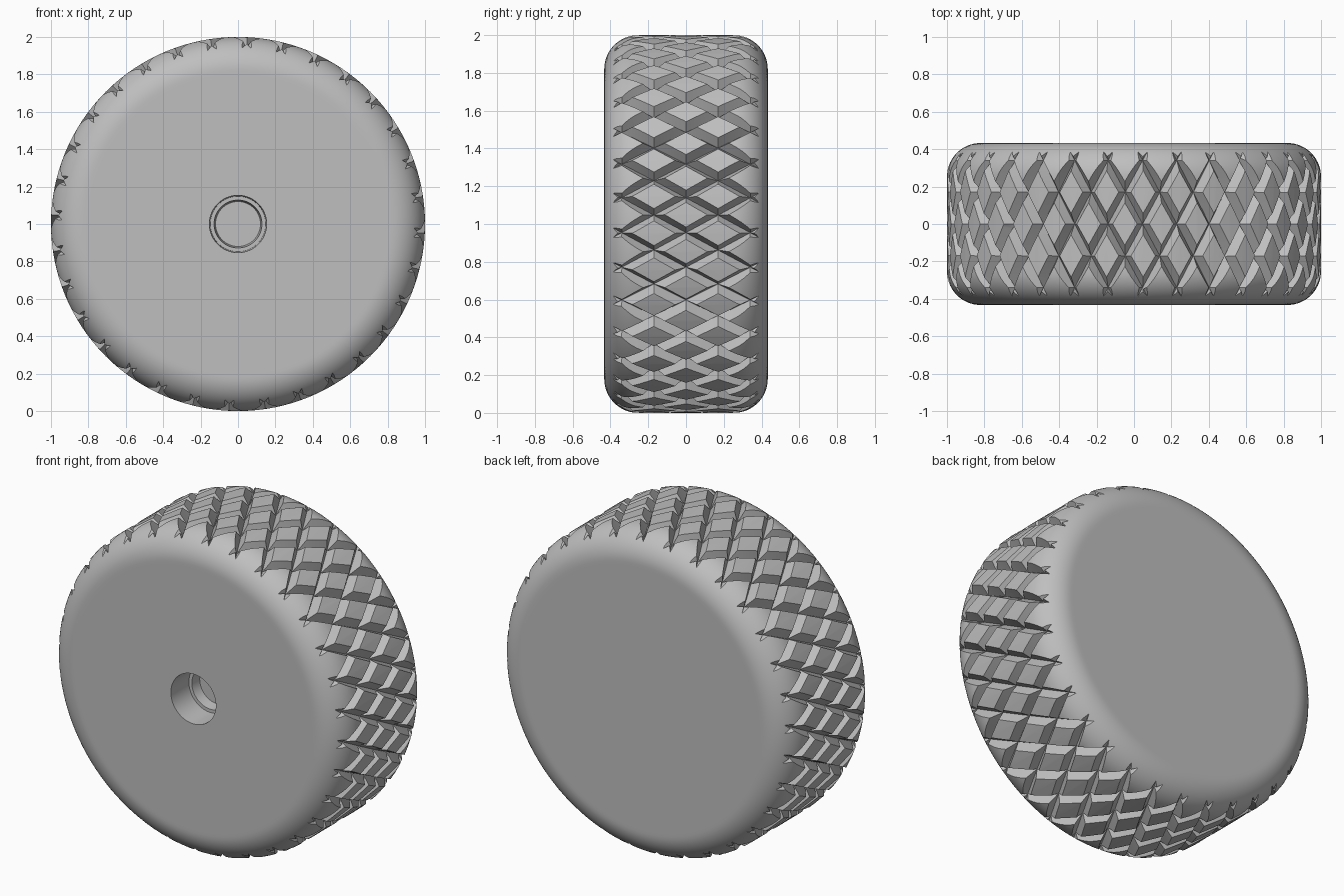
import bpy, bmesh
from math import sin, cos, pi, radians, tan
from mathutils import Vector, Matrix

if "Cube" in bpy.data.objects:
    bpy.data.objects.remove(bpy.data.objects["Cube"])

HALF = 0.433      # half width of the wheel
FILLET = 0.18     # rounded shoulder radius
STARTS = 32       # grooves in each direction
STEP = 2 * pi / STARTS
DEPTH = 0.058
HALF_W = 0.032    # groove half width along the rim


def around(r, angle, y):
    """Point on the rim, angle measured clockwise from the top."""
    return Vector((r * sin(angle), y, 1 + r * cos(angle)))


def make_object(name, bm):
    bmesh.ops.recalc_face_normals(bm, faces=bm.faces)
    mesh = bpy.data.meshes.new(name)
    bm.to_mesh(mesh)
    bm.free()
    obj = bpy.data.objects.new(name, mesh)
    bpy.context.collection.objects.link(obj)
    return obj


def lathe(name, profile, segments):
    """Revolve (radius, y) points about the wheel axle."""
    bm = bmesh.new()
    verts = [bm.verts.new(around(r, 0, y)) for r, y in profile]
    edges = [bm.edges.new(pair) for pair in zip(verts, verts[1:])]
    bmesh.ops.spin(bm, geom=verts + edges, cent=(0, 0, 1), axis=(0, 1, 0),
                   angle=2 * pi, steps=segments)
    bmesh.ops.remove_doubles(bm, verts=bm.verts, dist=1e-4)
    return make_object(name, bm)


def groove_cutters(name, direction):
    """A full set of V-shaped helical prisms twisting one way."""
    bm = bmesh.new()
    rows = 36
    reach = 0.46
    top = 1.03
    spread = HALF_W * (top - 1 + DEPTH) / DEPTH
    for k in range(STARTS):
        rings = []
        for i in range(rows + 1):
            y = -reach + 2 * reach * i / rows
            a = STEP * (k + 0.25) + direction * y * tan(radians(30))
            rings.append([bm.verts.new(around(1 - DEPTH, a, y)),
                          bm.verts.new(around(top, a + spread, y)),
                          bm.verts.new(around(top, a - spread, y))])
        for lo, hi in zip(rings, rings[1:]):
            for j in range(3):
                n = (j + 1) % 3
                bm.faces.new((lo[j], lo[n], hi[n], hi[j]))
        bm.faces.new(rings[0])
        bm.faces.new(rings[-1])
    cutter = make_object(name, bm)
    cutter.hide_render = True
    return cutter


# Wheel outline: stepped axle socket, front face, rounded shoulders, back face
socket = [(0, -0.2), (0.12, -0.2), (0.128, -0.265), (0.148, -0.265), (0.153, -HALF)]
arc = [radians(a) for a in range(0, 91, 6)]
front = [(1 - FILLET + FILLET * sin(a), -HALF + FILLET - FILLET * cos(a)) for a in arc]
back = [(r, -y) for r, y in reversed(front)]
rim = [(0.8, -HALF)] + front + back + [(0.8, HALF), (0, HALF)]
wheel = lathe("knurled_wheel", socket + rim, 128)

grey = bpy.data.materials.new("plain_grey")
grey.use_nodes = True
grey.diffuse_color = (0.52, 0.52, 0.52, 1)
grey.node_tree.nodes["Principled BSDF"].inputs["Base Color"].default_value = grey.diffuse_color
wheel.data.materials.append(grey)

# Cut the crossing grooves
bpy.ops.object.select_all(action='DESELECT')
wheel.select_set(True)
bpy.context.view_layer.objects.active = wheel
for name, direction in (("right_twist_cutter", 1), ("left_twist_cutter", -1)):
    cutter = groove_cutters(name, direction)
    cut = wheel.modifiers.new(name, 'BOOLEAN')
    cut.operation = 'DIFFERENCE'
    cut.solver = 'MANIFOLD'
    cut.object = cutter
    bpy.ops.object.modifier_apply(modifier=cut.name)
    bpy.data.objects.remove(cutter)

bpy.ops.object.shade_smooth_by_angle(angle=radians(25))
